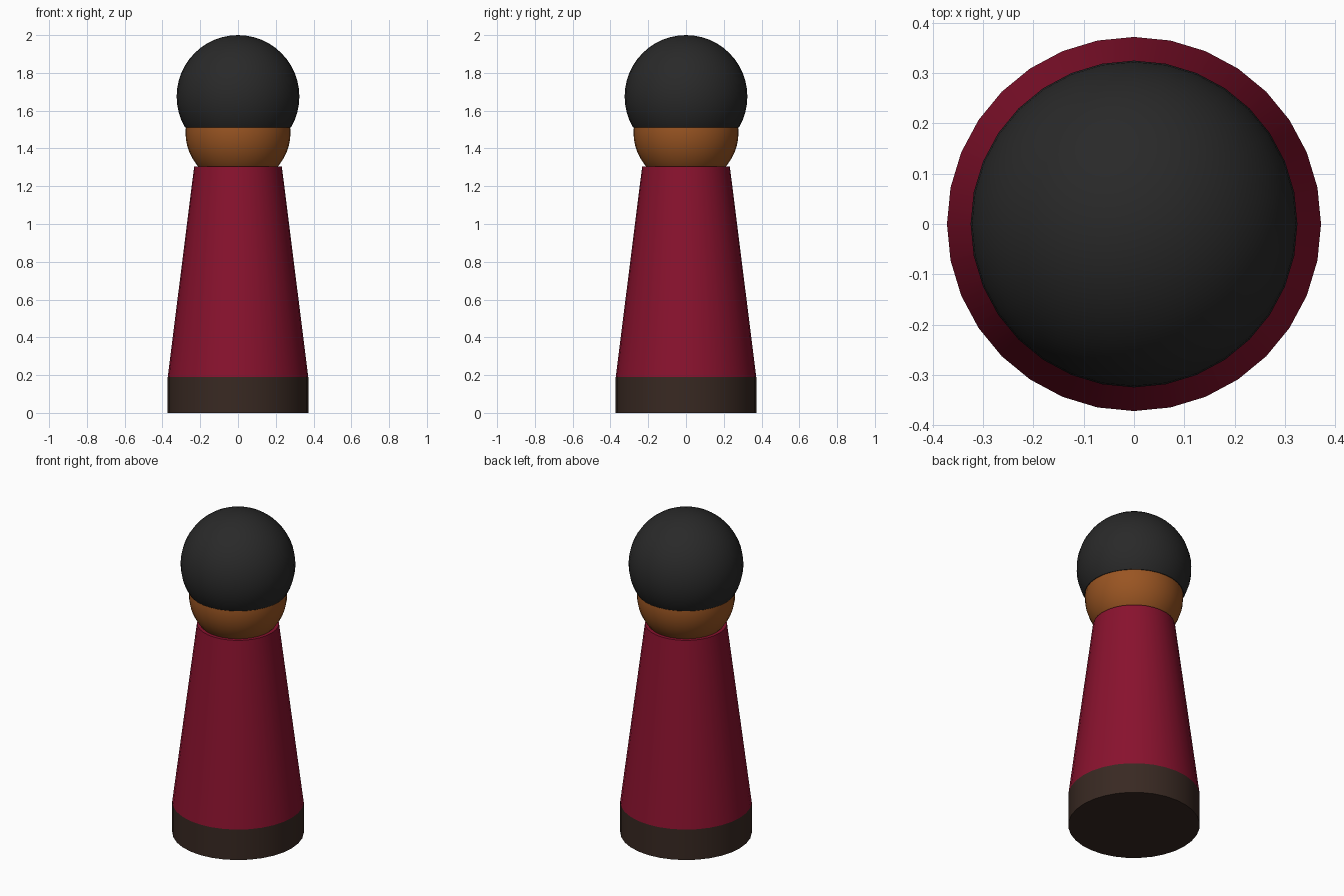
import bpy, bmesh, math

if "Cube" in bpy.data.objects:
    bpy.data.objects.remove(bpy.data.objects["Cube"])

SIDES = 32


def finish(obj, color):
    mat = bpy.data.materials.new(obj.name + "_colour")
    mat.diffuse_color = (*color, 1)
    mat.use_nodes = True
    mat.node_tree.nodes["Principled BSDF"].inputs["Base Color"].default_value = mat.diffuse_color
    obj.data.materials.append(mat)
    bpy.ops.object.select_all(action='DESELECT')
    obj.select_set(True)
    bpy.context.view_layer.objects.active = obj
    bpy.ops.object.shade_smooth_by_angle(angle=math.radians(30))


def frustum(name, r_bottom, r_top, z0, z1, color):
    bpy.ops.mesh.primitive_cone_add(vertices=SIDES, radius1=r_bottom, radius2=r_top,
                                    depth=z1 - z0, location=(0, 0, (z0 + z1) / 2))
    obj = bpy.context.object
    obj.name = name
    finish(obj, color)


def ball(name, radius, z, color, cut_z=None):
    bpy.ops.mesh.primitive_uv_sphere_add(segments=SIDES, ring_count=24,
                                         radius=radius, location=(0, 0, z))
    obj = bpy.context.object
    obj.name = name
    if cut_z is not None:
        # Slice off everything below the cut and close the opening
        bm = bmesh.new()
        bm.from_mesh(obj.data)
        res = bmesh.ops.bisect_plane(bm, geom=bm.verts[:] + bm.edges[:] + bm.faces[:],
                                     plane_co=(0, 0, cut_z - z), plane_no=(0, 0, 1),
                                     clear_inner=True)
        rim = [e for e in res['geom_cut'] if isinstance(e, bmesh.types.BMEdge)]
        bmesh.ops.holes_fill(bm, edges=rim)
        bmesh.ops.recalc_face_normals(bm, faces=bm.faces[:])
        bm.to_mesh(obj.data)
        bm.free()
    finish(obj, color)


# Base and tapered robe
frustum("base", 0.372, 0.372, 0, 0.19, (0.04, 0.022, 0.016))
frustum("robe", 0.372, 0.232, 0.19, 1.305, (0.25, 0.006, 0.027))

# Head and cap of hair
ball("head", 0.278, 1.485, (0.32, 0.09, 0.016))
ball("hair", 0.325, 1.675, (0.022, 0.022, 0.022), cut_z=1.51)
